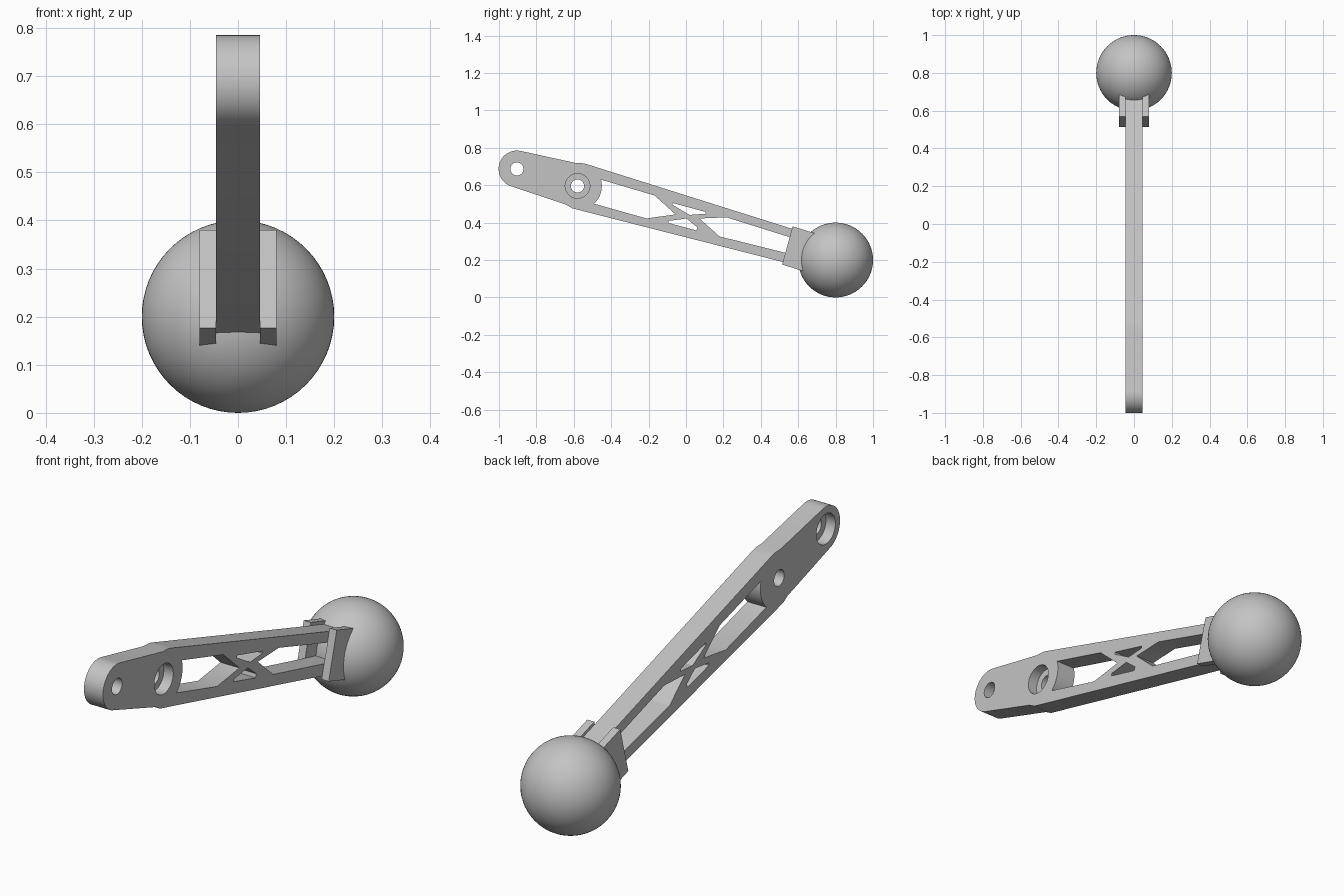
import bpy, bmesh
from math import sin, cos, radians

cube = bpy.data.objects.get("Cube")
if cube:
    bpy.data.objects.remove(cube, do_unlink=True)

grey = bpy.data.materials.new("plain_grey")
grey.use_nodes = True
grey.diffuse_color = (0.55, 0.55, 0.55, 1)
grey.node_tree.nodes["Principled BSDF"].inputs["Base Color"].default_value = (0.55, 0.55, 0.55, 1)

HALF = 0.046             # half thickness of the arm
TIP = (-0.904, 0.687)    # hole centres as (y, z)
PIVOT = (-0.58, 0.596)


def arc(center, radius, start, end, steps):
    angles = [radians(start + (end - start) * i / steps) for i in range(steps + 1)]
    return [(center[0] + radius * cos(a), center[1] + radius * sin(a)) for a in angles]


def circle(center, radius):
    return arc(center, radius, 0, 360, 40)[:-1]


def prism(name, outline, x0, x1):
    """Extrude a (y, z) outline along x."""
    bm = bmesh.new()
    face = bm.faces.new([bm.verts.new((x0, y, z)) for y, z in outline])
    out = bmesh.ops.extrude_face_region(bm, geom=[face])
    moved = [v for v in out["geom"] if isinstance(v, bmesh.types.BMVert)]
    bmesh.ops.translate(bm, verts=moved, vec=(x1 - x0, 0, 0))
    bmesh.ops.recalc_face_normals(bm, faces=bm.faces)
    mesh = bpy.data.meshes.new(name)
    bm.to_mesh(mesh)
    bm.free()
    mesh.materials.append(grey)
    obj = bpy.data.objects.new(name, mesh)
    bpy.context.collection.objects.link(obj)
    return obj


def select(obj):
    bpy.ops.object.select_all(action="DESELECT")
    obj.select_set(True)
    bpy.context.view_layer.objects.active = obj


def cut(obj, outline, x0=-0.2, x1=0.2):
    cutter = prism("cutter", outline, x0, x1)
    cutter.hide_render = True
    mod = obj.modifiers.new("cut", "BOOLEAN")
    mod.operation, mod.solver, mod.object = "DIFFERENCE", "EXACT", cutter
    select(obj)
    bpy.ops.object.modifier_apply(modifier=mod.name)
    bpy.data.objects.remove(cutter, do_unlink=True)


# Tapered arm with a rounded tip; its far end is buried in the ball
arm = prism("arm", arc(TIP, 0.098, 77.6, 251.6, 28) + [
    (-0.639, 0.495), (-0.607, 0.476), (0.70, 0.143),
    (0.70, 0.325), (-0.52, 0.709), (-0.548, 0.717), (-0.591, 0.719)], -HALF, HALF)

# Windows around the crossed struts
windows = [
    arc(PIVOT, 0.13, -47, 15, 14) + [(-0.168, 0.545), (-0.056, 0.444), (-0.211, 0.422)],
    [(-0.072, 0.505), (0.104, 0.457), (0.104, 0.447), (0.019, 0.441), (-0.072, 0.495)],
    [(-0.094, 0.409), (0.003, 0.422), (0.061, 0.374), (0.056, 0.358), (-0.094, 0.398)],
    [(0.217, 0.428), (0.66, 0.289), (0.66, 0.206), (0.179, 0.326), (0.072, 0.422)],
]
for outline in windows:
    cut(arm, outline)

# Bolt holes, counterbored on opposite sides
for center, x0, x1 in ((TIP, -0.2, 0), (PIVOT, 0, 0.2)):
    cut(arm, circle(center, 0.035))
    cut(arm, circle(center, 0.066), x0, x1)
select(arm)
bpy.ops.object.shade_smooth_by_angle(angle=radians(25))

# Cheek plates clamping the arm to the ball
for side, name in ((1, "left_cheek_plate"), (-1, "right_cheek_plate")):
    prism(name, [(0.57, 0.38), (0.70, 0.339), (0.64, 0.136), (0.514, 0.176)],
          side * HALF, side * 0.08)

# Ball
bpy.ops.mesh.primitive_uv_sphere_add(segments=64, ring_count=32, radius=0.2, location=(0, 0.8, 0.2))
ball = bpy.context.object
ball.name = "ball"
ball.data.materials.append(grey)
bpy.ops.object.shade_smooth()
